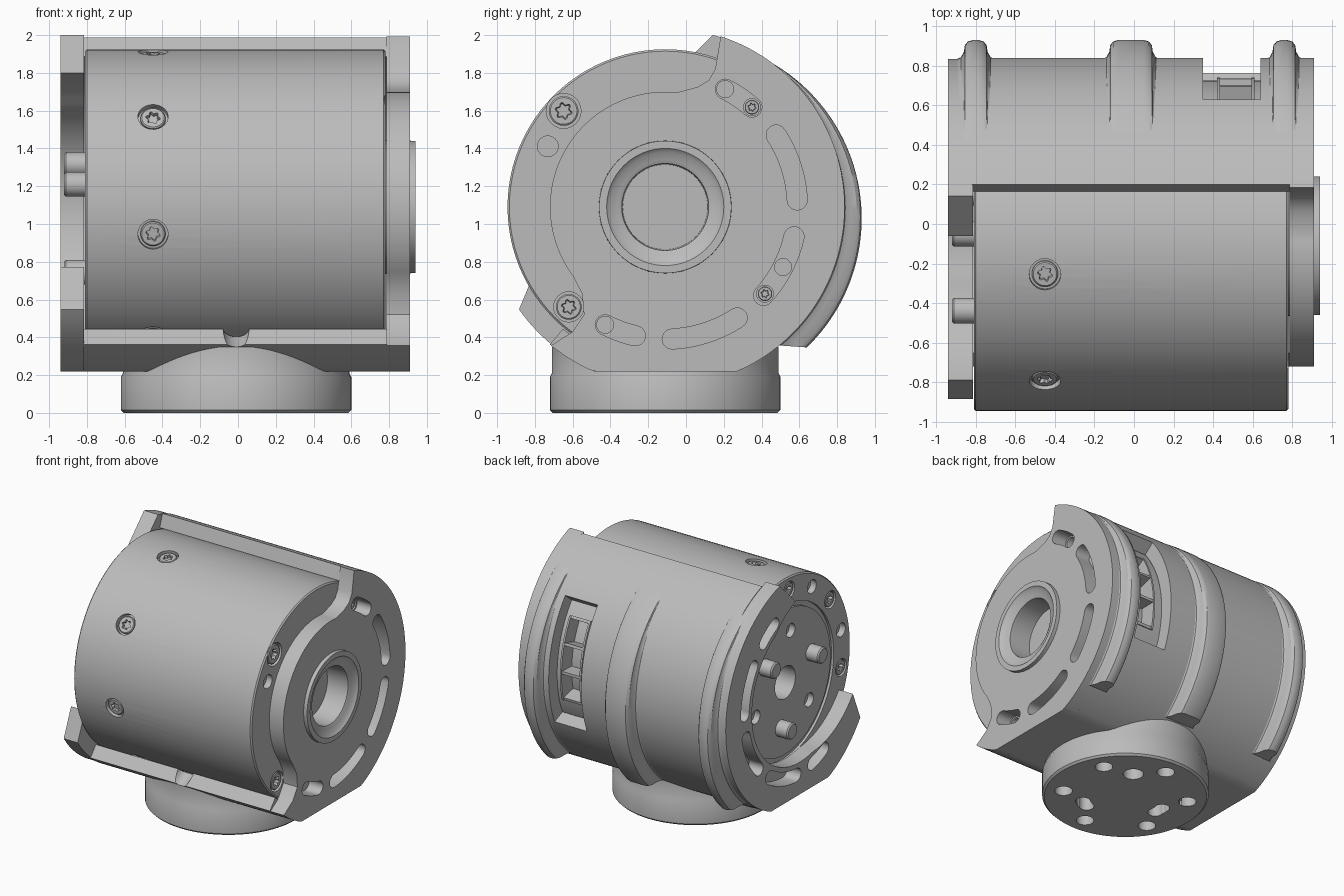
import bpy, bmesh
from math import sin, cos, radians, pi
from mathutils import Vector

if "Cube" in bpy.data.objects:
    bpy.data.objects.remove(bpy.data.objects["Cube"])

grey = bpy.data.materials.new("satin_grey")
grey.use_nodes = True
colour = (0.5, 0.5, 0.5, 1)
grey.diffuse_color = colour
grey.node_tree.nodes["Principled BSDF"].inputs["Base Color"].default_value = colour

CY, CZ = -0.11, 1.09          # motor axis
X = Vector((1, 0, 0))


def pt(deg, r, cy=CY, cz=CZ):
    a = radians(deg)
    return (cy + r * cos(a), cz + r * sin(a))


def arc(a0, a1, r, n=48, cy=CY, cz=CZ):
    return [pt(a0 + (a1 - a0) * i / n, r, cy, cz) for i in range(n + 1)]


def finish(name, bm):
    bmesh.ops.remove_doubles(bm, verts=bm.verts, dist=1e-5)
    bmesh.ops.recalc_face_normals(bm, faces=bm.faces)
    mesh = bpy.data.meshes.new(name)
    bm.to_mesh(mesh)
    bm.free()
    mesh.materials.append(grey)
    ob = bpy.data.objects.new(name, mesh)
    bpy.context.collection.objects.link(ob)
    return ob


def prism(name, pts, x0, x1):
    """Extrude a side profile of (y, z) points along x."""
    bm = bmesh.new()
    face = bm.faces.new([bm.verts.new((x0, y, z)) for y, z in pts])
    out = bmesh.ops.extrude_face_region(bm, geom=[face])["geom"]
    bmesh.ops.translate(bm, vec=(x1 - x0, 0, 0),
                        verts=[v for v in out if isinstance(v, bmesh.types.BMVert)])
    return finish(name, bm)


def lathe(name, prof, origin, axis=X, seg=32, star=0):
    """Turn (height, radius) points; radii up to `star` become six-lobed."""
    bm = bmesh.new()
    axis = Vector(axis).normalized()
    u = axis.orthogonal().normalized()
    w = axis.cross(u)
    rings = []
    for h, r in prof:
        ring = []
        for i in range(seg):
            a = 2 * pi * i / seg
            k = r * (1 + 0.2 * cos(6 * a)) if r <= star else r
            ring.append(bm.verts.new(Vector(origin) + axis * h + (u * cos(a) + w * sin(a)) * k))
        rings.append(ring)
    for p, q in zip(rings, rings[1:]):
        for i in range(seg):
            j = (i + 1) % seg
            bm.faces.new((p[i], p[j], q[j], q[i]))
    bm.faces.new(rings[0])
    bm.faces.new(rings[-1])
    return finish(name, bm)


def rod(origin, axis, r, depth, name="cutter"):
    return lathe(name, [(-depth, r), (depth, r)], origin, axis, 24)


def slot(a0, a1, x0, x1, r=0.70, w=0.053):
    start, end = pt(a0, r), pt(a1, r)
    pts = arc(a0, a1, r + w, 10) + arc(a1, a1 + 180, w, 8, *end)
    pts += arc(a1, a0, r - w, 10) + arc(a0 + 180, a0 + 360, w, 8, *start)
    return prism("cutter", pts, x0, x1)


def cut(target, cutters):
    bpy.context.view_layer.objects.active = target
    for c in cutters:
        m = target.modifiers.new("cut", "BOOLEAN")
        m.operation, m.solver, m.object = "DIFFERENCE", "EXACT", c
        bpy.ops.object.modifier_apply(modifier=m.name)
        bpy.data.objects.remove(c)


def screw(name, origin, axis, r):
    lathe(name, [(-0.04, r), (-0.006, r), (0, r * 0.9), (0, r * 0.5), (-0.03, r * 0.42)],
          origin, axis, 36, star=r * 0.52)


# Motor body with raised hub, bore and end-face groove
motor = lathe("motor_body", [
    (0.72, 0.21), (0.72, 0.225), (0.90, 0.23), (0.91, 0.25), (0.92, 0.29), (0.94, 0.31),
    (0.94, 0.35), (0.78, 0.355), (0.78, 0.825), (0.77, 0.835), (-0.80, 0.835),
    (-0.81, 0.825), (-0.81, 0.62), (-0.79, 0.62), (-0.79, 0.58), (-0.81, 0.58),
    (-0.81, 0.13), (-0.62, 0.13)], (0, CY, CZ), X, 96)

motor_cuts = [prism("cutter", arc(-14, 31, 0.9, 16) + arc(31, -14, 0.72, 16), 0.42, 0.61)]
# Side screws
for a in (100, 145, 190, 235):
    out = Vector((0, cos(radians(a)), sin(radians(a))))
    pos = Vector((-0.45, CY, CZ)) + out * 0.832
    motor_cuts.append(rod(pos, out, 0.08, 0.03))
    screw("side_screw", pos - out * 0.008, out, 0.066)
# End-face screws and plain holes: (side, angle, radius, size, has screw)
for side, a, r, size, has in [
        (1, 136.6, 0.74, 0.092, 1), (1, 226, 0.735, 0.08, 1), (1, 152.7, 0.70, 0.055, 0),
        (1, 49, 0.70, 0.045, 1), (1, -41, 0.70, 0.045, 1), (1, 63, 0.70, 0.045, 0),
        (1, -27, 0.70, 0.045, 0), (1, 243, 0.70, 0.045, 0),
        (-1, 94, 0.73, 0.07, 1), (-1, 142, 0.73, 0.07, 1), (-1, 192, 0.73, 0.07, 1),
        (-1, 118, 0.73, 0.055, 0), (-1, 168, 0.73, 0.055, 0),
        (-1, 100, 0.40, 0.055, 0), (-1, 220, 0.40, 0.055, 0), (-1, 340, 0.40, 0.055, 0)]:
    pos = Vector((0.78 if side > 0 else -0.81, *pt(a, r)))
    motor_cuts.append(rod(pos, X, size, 0.05))
    if has:
        screw("end_screw", pos - X * side * 0.004, X * side, size * 0.85)
cut(motor, motor_cuts)

# Drive pins
for a in (40, 160, 280):
    lathe("drive_pin", [(-0.92, 0.055), (-0.91, 0.065), (-0.78, 0.065)], (0, *pt(a, 0.35)))

# Cable sockets inside the rear window
for a in (-14, 1, 16, 30):
    prism("socket_divider", arc(a, a + 1.5, 0.845, 3) + arc(a + 1.5, a, 0.7, 3), 0.42, 0.61)
for x in (0.42, 0.595):
    prism("socket_rail", arc(-14, 31, 0.85, 16) + arc(31, -14, 0.7, 16), x, x + 0.015)


def flat(pts):
    """Trim a profile to the flat underside."""
    return [(y, max(z, 0.22)) for y, z in pts]


# Bracket shell around the back of the motor
shell = prism("bracket_shell", flat(arc(-130, 71, 0.95, 96)) + arc(71, -130, 0.842, 96), -0.82, 0.79)
window = prism("cutter", arc(-23, 39, 1.1, 20) + arc(39, -23, 0.8, 20), 0.35, 0.64)
cut(shell, [window, rod((-0.01, -0.66, 0.45), (0, -0.6, -0.3), 0.07, 0.2)])

# End plate with hub opening; its front edge sweeps around the hub
edge = [(0.155, 1.82), (0.12, 1.76), (0.06, 1.725)] + arc(84, 217, 0.61, 40)
edge += [(-0.55, 0.63), (-0.54, 0.52), (-0.60, 0.43)]
plate = prism("end_plate", flat(arc(-129.5, 72, 0.95, 96)) + edge, 0.785, 0.91)
spans = [(49, 63), (3, 33), (-42, -13), (-87, -57), (243, 257)]
cut(plate, [rod((0.85, CY, CZ), X, 0.352, 0.2)] + [slot(a, b, 0.7, 1.0) for a, b in spans])

# Open end ring with a hooked lower tip
inner = []
for i in range(61):
    a = 86 - 241 * i / 60
    r = 0.61 + 0.10 * max(0, (a - 60) / 26) + 0.14 * max(0, (-105 - a) / 50)
    inner.append(pt(a, r))
ring = prism("end_ring", flat(arc(-145, 74.5, 0.945, 96)) + inner, -0.94, -0.815)
cut(ring, [slot(a, b, -1.0, -0.7) for a, b in spans[:4]] + [slot(-117, -103, -1.0, -0.7)])

# Reinforcing ribs that swell toward the rear and stop above the base
for x, half in ((-0.80, 0.06), (-0.015, 0.11), (0.76, 0.06)):
    outline = [(-half - 0.04, 0), (-half - 0.015, 0.12), (-half, 0.4), (-half + 0.005, 0.75),
               (-half + 0.02, 0.93), (-half + 0.045, 1)]
    outline += [(-dx, h) for dx, h in reversed(outline)]
    bm = bmesh.new()
    rows = []
    n = 48
    for i in range(n + 1):
        t = i / n
        base = Vector(pt(-51 + 110.5 * t, 0.942))
        crest = Vector(pt(-46 + 112 * t, 0.95, -0.02, 1.03))
        rows.append([bm.verts.new((x + dx, *base.lerp(crest, h))) for dx, h in outline])
    for p, q in zip(rows, rows[1:]):
        for j in range(len(outline) - 1):
            bm.faces.new((p[j], p[j + 1], q[j + 1], q[j]))
    bm.faces.new(rows[0])
    finish("rib", bm)

# Round mounting base with bolt holes
base = lathe("mounting_base", [(0, 0.3), (0, 0.595), (0.015, 0.61), (0.19, 0.61), (0.21, 0.60),
                               (0.35, 0.60)], (-0.01, CY, 0), (0, 0, 1), 80)
holes = [(a, 0.46, 0.065) for a in range(30, 360, 60)] + [(60, 0.33, 0.075)]
for a in (180, 300):
    holes += [(a - 7, 0.32, 0.055), (a, 0.32, 0.055), (a + 7, 0.32, 0.055)]
cut(base, [rod((*pt(a, r, -0.01, CY), 0), (0, 0, 1), s, 0.12) for a, r, s in holes])

# Smooth the round faces, keep the edges sharp
bpy.ops.object.select_all(action="DESELECT")
for ob in bpy.context.collection.objects:
    if ob.type == "MESH" and ob.data.materials and ob.data.materials[0] == grey:
        ob.select_set(True)
        bpy.context.view_layer.objects.active = ob
bpy.ops.object.shade_smooth_by_angle(angle=radians(32))
